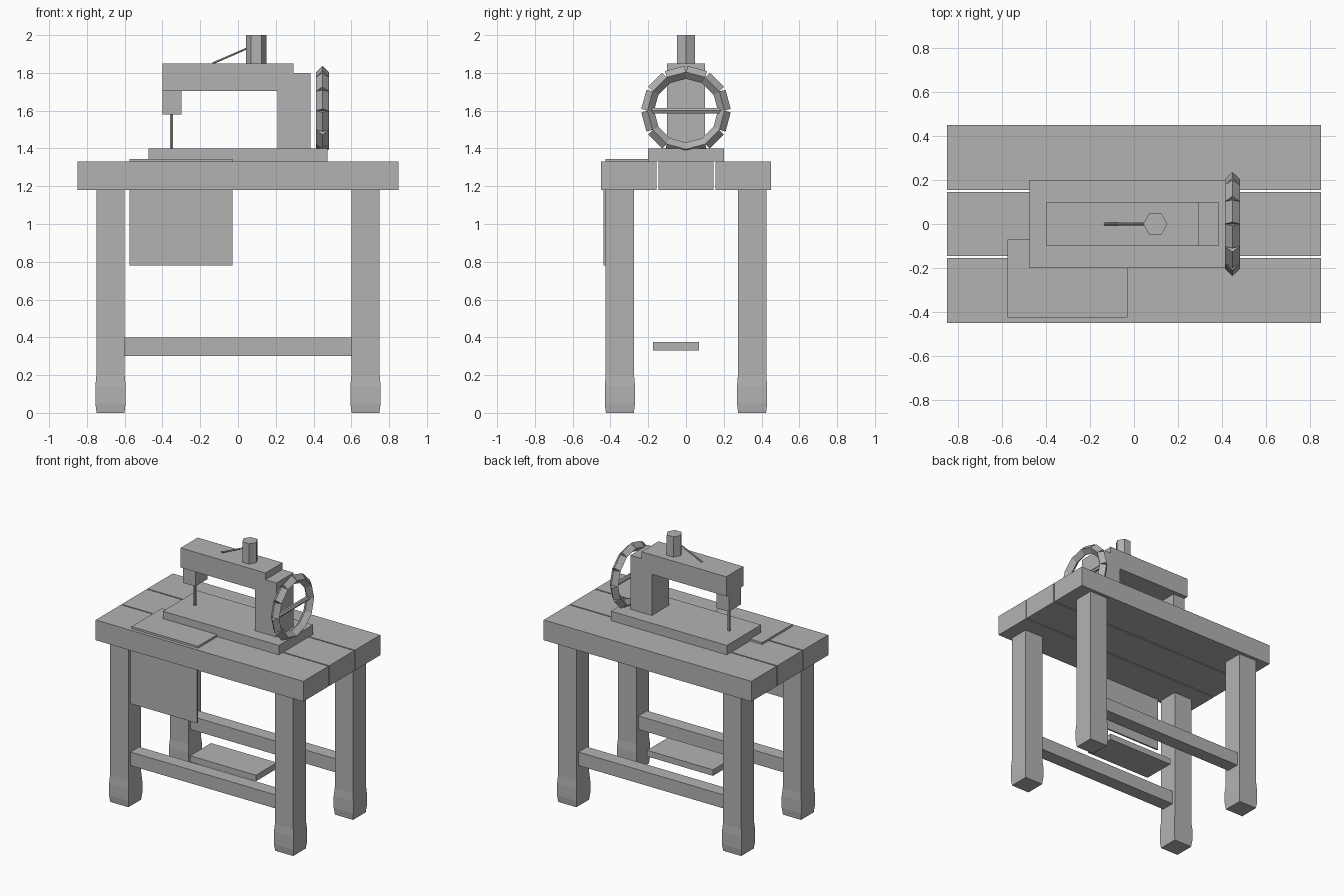
import bpy, bmesh, math
from mathutils import Vector, Matrix

if "Cube" in bpy.data.objects:
    bpy.data.objects.remove(bpy.data.objects["Cube"], do_unlink=True)

GREY = (0.45, 0.45, 0.45, 1)
mat = bpy.data.materials.new("plain grey")
mat.use_nodes = True
mat.diffuse_color = GREY
bsdf = mat.node_tree.nodes["Principled BSDF"]
bsdf.inputs["Base Color"].default_value = GREY
bsdf.inputs["Roughness"].default_value = 0.8


def finish(name, bm):
    mesh = bpy.data.meshes.new(name)
    bmesh.ops.recalc_face_normals(bm, faces=bm.faces)
    bm.to_mesh(mesh)
    bm.free()
    mesh.materials.append(mat)
    obj = bpy.data.objects.new(name, mesh)
    bpy.context.collection.objects.link(obj)
    return obj


def box(name, x, y, z):
    """Box from (min, max) ranges on each axis."""
    bm = bmesh.new()
    size = [r[1] - r[0] for r in (x, y, z)]
    mid = [sum(r) / 2 for r in (x, y, z)]
    bmesh.ops.create_cube(bm, size=1, matrix=Matrix.Translation(mid) @ Matrix.Diagonal((*size, 1)))
    return finish(name, bm)


def add_rod(bm, start, end, radius, sides, turn=0.0):
    start, end = Vector(start), Vector(end)
    axis = end - start
    place = Matrix.Translation((start + end) / 2) @ axis.to_track_quat("Z", "X").to_matrix().to_4x4()
    bmesh.ops.create_cone(bm, cap_ends=True, segments=sides, radius1=radius, radius2=radius,
                          depth=axis.length, matrix=place @ Matrix.Rotation(turn, 4, "Z"))


def rod(name, start, end, radius, sides, turn=0.0):
    bm = bmesh.new()
    add_rod(bm, start, end, radius, sides, turn)
    return finish(name, bm)


def foot(name, cx, cy):
    """Square foot, slightly swollen between its ends."""
    bm = bmesh.new()
    rings = []
    for z, h in ((0, 0.074), (0.05, 0.08), (0.14, 0.08), (0.2, 0.075)):
        rings.append([bm.verts.new((cx + sx * h, cy + sy * h, z))
                      for sx, sy in ((-1, -1), (1, -1), (1, 1), (-1, 1))])
    for low, high in zip(rings, rings[1:]):
        for i in range(4):
            j = (i + 1) % 4
            bm.faces.new((low[i], low[j], high[j], high[i]))
    bm.faces.new(rings[0][::-1])
    bm.faces.new(rings[-1])
    return finish(name, bm)


# Table top of three planks
for label, y in (("front", (-0.45, -0.155)), ("middle", (-0.146, 0.146)), ("back", (0.155, 0.45))):
    box(label + "_plank", (-0.85, 0.85), y, (1.18, 1.33))

# Legs, feet and long stretchers
for fb, sy in (("front", -1), ("back", 1)):
    cy = 0.35 * sy
    for lr, sx in (("right", -1), ("left", 1)):
        cx = 0.675 * sx
        box(f"{fb}_{lr}_leg", (cx - 0.075, cx + 0.075), (cy - 0.075, cy + 0.075), (0.1, 1.18))
        foot(f"{fb}_{lr}_foot", cx, cy)
    box(fb + "_stretcher", (-0.6, 0.6), (cy - 0.05, cy + 0.05), (0.3, 0.4))

# Foot pedal
box("pedal", (-0.27, 0.27), (-0.175, 0.07), (0.33, 0.375))

# Cloth lying on the table and hanging over the front
box("cloth_top", (-0.575, -0.03), (-0.425, -0.07), (1.33, 1.345))
box("cloth_drop", (-0.575, -0.03), (-0.438, -0.426), (0.78, 1.3))

# Machine body
box("machine_base", (-0.475, 0.475), (-0.2, 0.2), (1.33, 1.4))
box("machine_column", (0.21, 0.385), (-0.1, 0.1), (1.4, 1.8))
box("machine_arm", (-0.4, 0.295), (-0.1, 0.1), (1.705, 1.85))
box("needle_head", (-0.4, -0.3), (-0.07, 0.07), (1.58, 1.71))
rod("needle", (-0.352, 0, 1.4), (-0.352, 0, 1.59), 0.009, 6)

# Spool and its thread
spool = rod("spool", (0.097, 0, 1.85), (0.097, 0, 2.0), 0.055, 6, math.radians(30))
rod("thread", (0.06, 0, 1.935), (-0.135, 0, 1.85), 0.006, 6)

# Hand wheel: a ring of square bars set on edge
HUB = Vector((0.447, 0, 1.6))
bm = bmesh.new()
for i in range(12):
    a = math.radians(15 + 30 * i)
    out = Vector((0, math.cos(a), math.sin(a)))
    along = Vector((0, -math.sin(a), math.cos(a)))
    mid = HUB + out * 0.197
    start = mid - along * 0.0525
    end = mid + along * 0.0525
    # Corners of each bar point outward and sideways
    ends = [[bm.verts.new(p + d) for d in (out * 0.034, Vector((0.034, 0, 0)),
                                            out * -0.034, Vector((-0.034, 0, 0)))]
            for p in (start, end)]
    for k in range(4):
        n = (k + 1) % 4
        bm.faces.new((ends[0][k], ends[0][n], ends[1][n], ends[1][k]))
    bm.faces.new(ends[0][::-1])
    bm.faces.new(ends[1])
finish("hand_wheel", bm)
rod("wheel_spoke", HUB - Vector((0, 0.19, 0)), HUB + Vector((0, 0.19, 0)), 0.016, 6)
